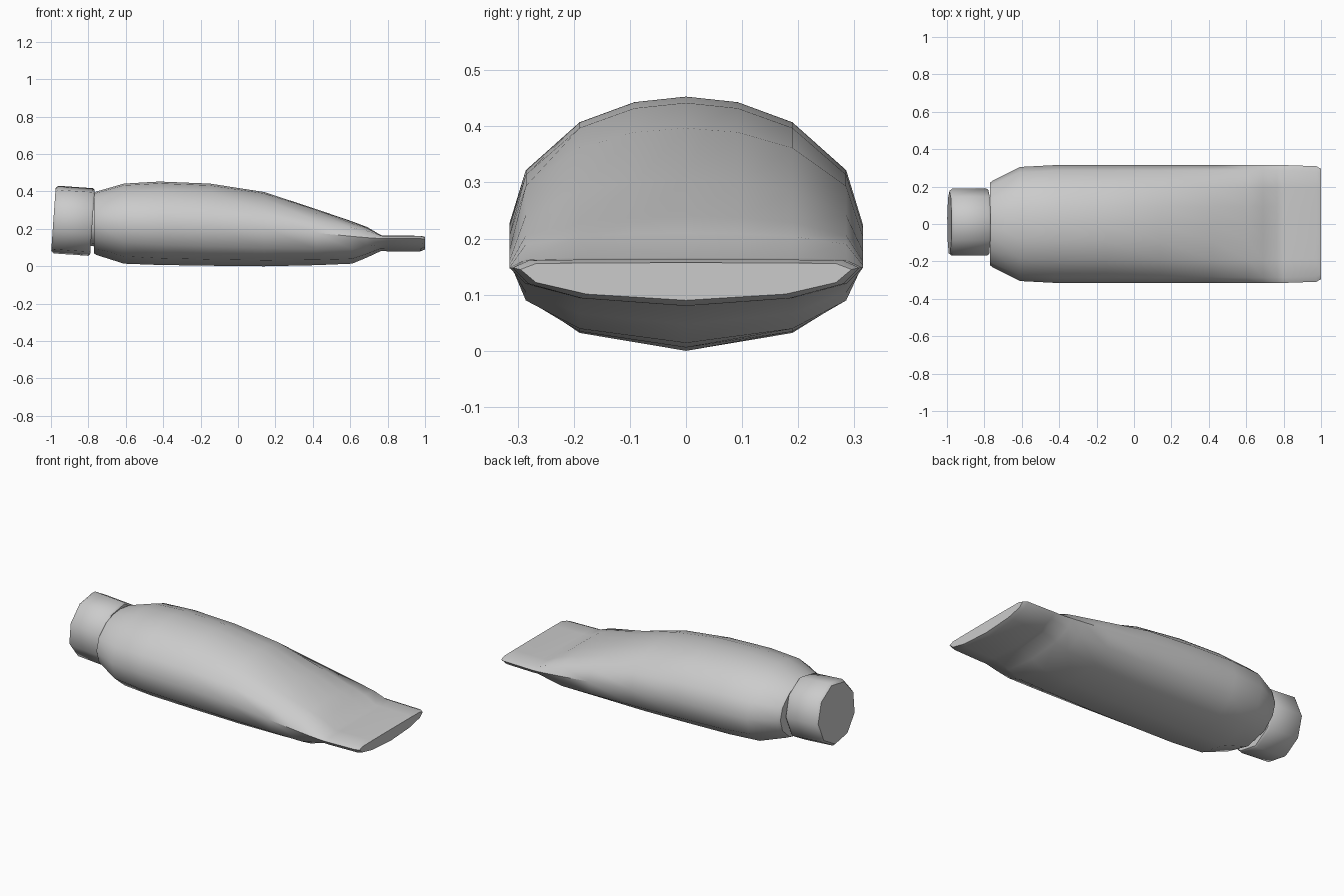
import bpy, bmesh, math
from mathutils import Matrix

if "Cube" in bpy.data.objects:
    bpy.data.objects.remove(bpy.data.objects["Cube"])


def finish(bm, name, angle):
    bmesh.ops.recalc_face_normals(bm, faces=bm.faces[:])
    me = bpy.data.meshes.new(name)
    bm.to_mesh(me)
    bm.free()
    ob = bpy.data.objects.new(name, me)
    bpy.context.collection.objects.link(ob)
    bpy.ops.object.select_all(action='DESELECT')
    ob.select_set(True)
    bpy.context.view_layer.objects.active = ob
    bpy.ops.object.shade_smooth_by_angle(angle=math.radians(angle))
    return ob


def loft(name, rings, angle):
    """Skin a list of equal-length closed rings and cap both ends."""
    bm = bmesh.new()
    vs = [[bm.verts.new(p) for p in r] for r in rings]
    n = len(vs[0])
    for a, b in zip(vs, vs[1:]):
        for i in range(n):
            j = (i + 1) % n
            bm.faces.new((a[i], a[j], b[j], b[i]))
    bm.faces.new(vs[0])
    bm.faces.new(vs[-1])
    return finish(bm, name, angle)


# squeezable body: x, half width, side z, top z, bottom z, top flatness, bottom flatness
stations = [
    (-0.77, 0.22, 0.228, 0.392, 0.068, 1.0, 1.0),
    (-0.755, 0.232, 0.228, 0.400, 0.060, 1.0, 1.0),
    (-0.61, 0.305, 0.228, 0.442, 0.014, 1.0, 0.9),
    (-0.42, 0.315, 0.226, 0.453, 0.007, 1.0, 0.8),
    (-0.15, 0.315, 0.220, 0.442, 0.003, 1.0, 0.75),
    (0.14, 0.315, 0.205, 0.397, 0.000, 0.9, 0.75),
    (0.42, 0.315, 0.178, 0.305, 0.006, 0.8, 0.8),
    (0.61, 0.315, 0.160, 0.240, 0.014, 0.65, 0.85),
    (0.69, 0.315, 0.153, 0.210, 0.047, 0.5, 0.9),
    (0.765, 0.315, 0.148, 0.166, 0.082, 0.2, 1.0),
    (0.80, 0.315, 0.148, 0.164, 0.080, 0.15, 1.0),
    (0.975, 0.309, 0.148, 0.163, 0.080, 0.15, 1.0),
    (1.0, 0.295, 0.145, 0.157, 0.090, 0.15, 1.0),
]
half = [0, 25, 53, 73, 90, 107, 127, 155]
degrees = half + [180, 205, 233, 270, 307, 335]


def section(x, w, zs, zt, zb, pt, pb):
    ring = []
    for d in degrees:
        c, s = math.cos(math.radians(d)), math.sin(math.radians(d))
        if abs(s) < 1e-6:
            z = zs
        elif s > 0:
            z = zs + (zt - zs) * s ** pt
        else:
            z = zs - (zs - zb) * (-s) ** pb
        ring.append((x, w * c, z))
    return ring


loft("tube_body", [section(*s) for s in stations], 45)

# cap and hidden neck share a slightly tilted axis
tilt = Matrix.Translation((-0.88, 0.005, 0.243)) @ Matrix.Rotation(0.07, 4, 'Y')


def turned(name, profile, sides):
    rings = []
    for x, r in profile:
        ring = []
        for i in range(sides):
            a = 2 * math.pi * i / sides
            ring.append(tilt @ Matrix.Translation(
                (x, r * math.cos(a), r * math.sin(a))).to_translation())
        rings.append(ring)
    return loft(name, rings, 42)


turned("screw_cap", [(-0.107, 0.172), (-0.092, 0.184), (0.092, 0.184), (0.102, 0.176)], 9)
turned("neck", [(0.05, 0.13), (0.15, 0.13)], 9)
